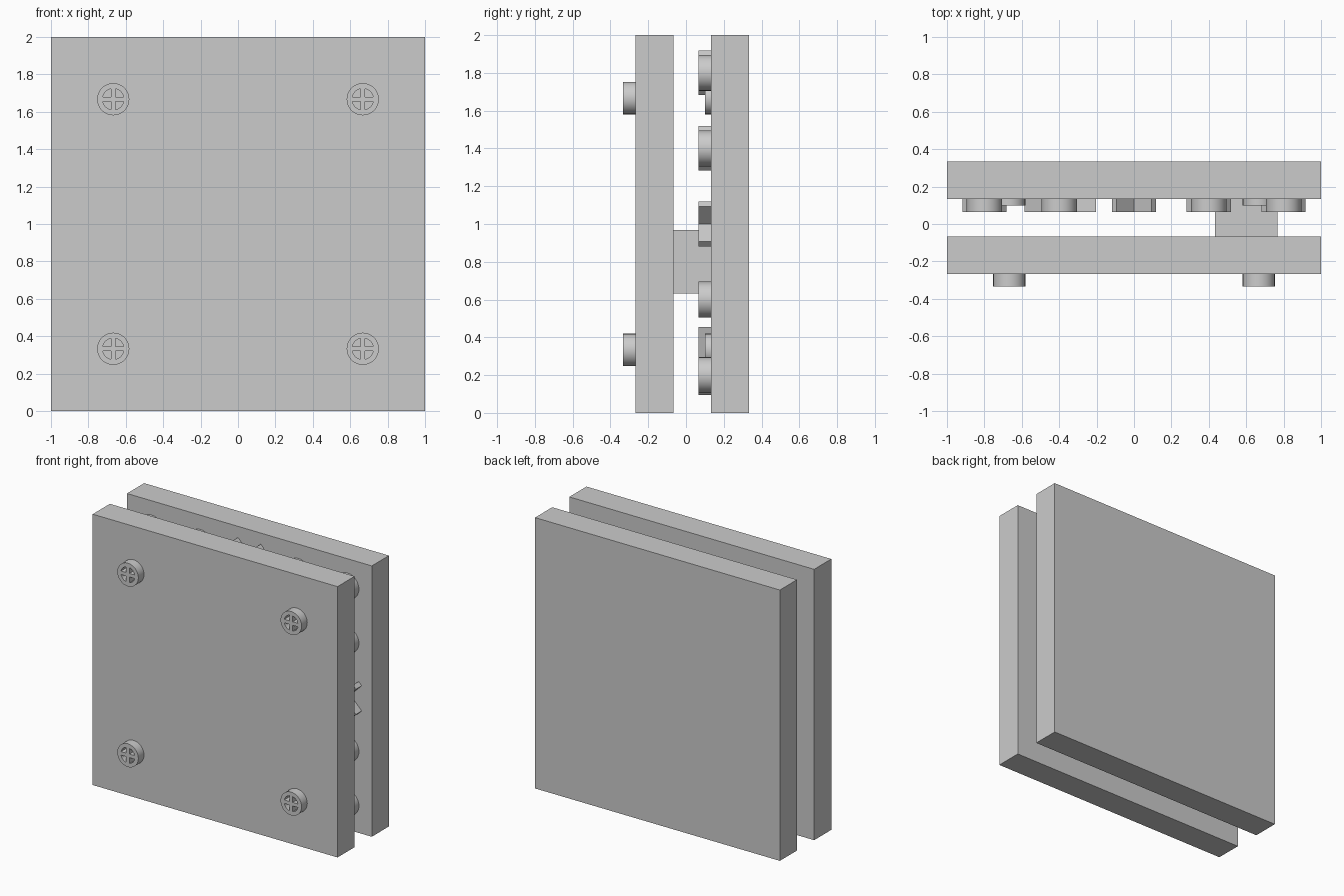
import bpy
from math import cos, sin, pi

if "Cube" in bpy.data.objects:
    bpy.data.objects.remove(bpy.data.objects["Cube"])


def arc(r, a0=0.0, a1=2 * pi, n=32, cx=0.0, cy=0.0):
    return [(cx + r * cos(a0 + (a1 - a0) * i / n),
             cy + r * sin(a0 + (a1 - a0) * i / n)) for i in range(n)]


def box(name, x, y, z, sx, sy, sz):
    bpy.ops.mesh.primitive_cube_add(size=1, location=(x, y, z))
    ob = bpy.context.object
    ob.name = name
    ob.scale = (sx, sy, sz)
    bpy.ops.object.transform_apply(location=False, rotation=False)
    return ob


def plaque(name, loops, x, z, y0, y1):
    """Flat outline with holes, facing -y, solid from y0 to y1."""
    cu = bpy.data.curves.new(name, 'CURVE')
    cu.dimensions = '2D'
    cu.fill_mode = 'BOTH'
    cu.extrude = (y1 - y0) / 2
    for pts in loops:
        s = cu.splines.new('POLY')
        s.points.add(len(pts) - 1)
        for p, (u, v) in zip(s.points, pts):
            p.co = (u, v, 0, 1)
        s.use_cyclic_u = True
    ob = bpy.data.objects.new(name, cu)
    bpy.context.collection.objects.link(ob)
    ob.location = (x, (y0 + y1) / 2, z)
    ob.rotation_euler = (pi / 2, 0, 0)
    bpy.ops.object.select_all(action='DESELECT')
    ob.select_set(True)
    bpy.context.view_layer.objects.active = ob
    bpy.ops.object.convert(target='MESH')
    bpy.ops.object.shade_smooth_by_angle()
    return bpy.context.object


# two plates and the spacer block between them
box("front_plate", 0, -0.167, 1, 2, 0.2, 2)
box("back_plate", 0, 0.233, 1, 2, 0.2, 2)
box("spacer_block", 0.6, 0.033, 0.8, 0.334, 0.2, 0.334)

# screw heads: disc with four quarter-round recesses
g = 0.013
screw = [arc(0.086)]
for k in range(4):
    quarter = [(g, g), (0.056, g)] + arc(0.057, 0.25, pi / 2 - 0.25, 8) + [(g, 0.056)]
    c, s = round(cos(k * pi / 2)), round(sin(k * pi / 2))
    screw.append([(c * u - s * v, s * u + c * v) for u, v in quarter])
for x in (-0.667, 0.667):
    for z in (0.333, 1.667):
        plaque("front_screw", screw, x, z, -0.333, -0.265)
        plaque("back_screw", screw, x, z, 0.1, 0.165)

# board markers on the inner face of the back plate: rings and crosses
ring = [arc(0.095), arc(0.06)]
t, e = 0.025, 0.118
cross = [[(0, t), (e - t, e), (e, e - t), (t, 0), (e, t - e), (e - t, -e),
          (0, -t), (t - e, -e), (-e, t - e), (-t, 0), (-e, e - t), (t - e, e)]]
crosses = {(2, 4), (4, 2), (0, 3), (3, 3)}
for i in range(5):
    for j in range(5):
        if (i, j) == (1, 0):
            continue
        is_cross = (i, j) in crosses
        plaque("cross_marker" if is_cross else "ring_marker",
               cross if is_cross else ring,
               -0.8 + 0.4 * i, 0.2 + 0.4 * j, 0.065, 0.135)

# diagonal arrow in the lower left
w = 0.025
arrow = [(-0.23, -w), (0.12, -w), (0.12, -0.09), (0.27, 0),
         (0.12, 0.09), (0.12, w), (-0.23, w)]
a = 0.75
plaque("arrow_marker", [[(cos(a) * u - sin(a) * v, sin(a) * u + cos(a) * v)
                         for u, v in arrow]], -0.4, 0.27, 0.065, 0.135)
